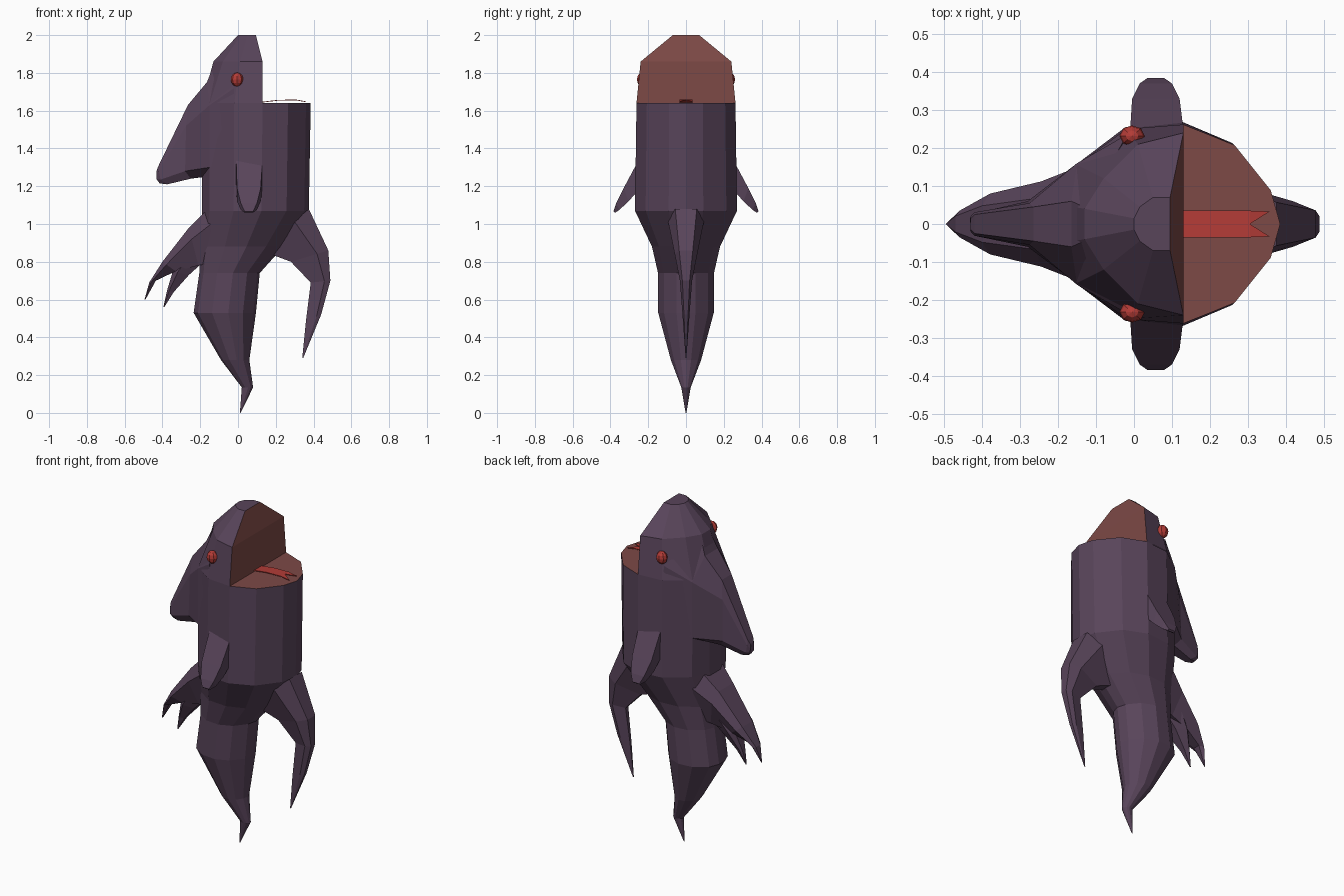
import bpy, bmesh
from mathutils import Vector

if "Cube" in bpy.data.objects:
    bpy.data.objects.remove(bpy.data.objects["Cube"])


def material(name, rgb):
    m = bpy.data.materials.new(name)
    m.diffuse_color = (*rgb, 1)
    m.use_nodes = True
    m.node_tree.nodes["Principled BSDF"].inputs["Base Color"].default_value = m.diffuse_color
    return m


SKIN = material("dark purple skin", (0.098, 0.058, 0.102))
MOUTH = material("brown mouth lining", (0.205, 0.067, 0.061))
RED = material("red", (0.456, 0.045, 0.038))


def finish(bm, name, mats, rule=None):
    bmesh.ops.recalc_face_normals(bm, faces=bm.faces)
    bm.normal_update()
    if rule:
        for f in bm.faces:
            f.material_index = 1 if rule(f) else 0
    me = bpy.data.meshes.new(name)
    bm.to_mesh(me)
    bm.free()
    for m in mats:
        me.materials.append(m)
    ob = bpy.data.objects.new(name, me)
    bpy.context.collection.objects.link(ob)
    return ob


def loft(name, rings, mats=(SKIN,), rule=None, caps=(True, True)):
    """Skin a list of equal-length rings of points."""
    bm = bmesh.new()
    vs = [[bm.verts.new(p) for p in r] for r in rings]
    n = len(vs[0])
    for a, b in zip(vs, vs[1:]):
        for i in range(n):
            j = (i + 1) % n
            bm.faces.new((a[i], a[j], b[j], b[i]))
    if caps[0]:
        bm.faces.new(vs[0])
    if caps[1]:
        bm.faces.new(vs[-1])
    return finish(bm, name, mats, rule)


def mirrored(half):
    """Close a half ring (y > 0) with its mirror image."""
    return list(half) + [(x, -y, z) for x, y, z in reversed(half) if y > 0]


def limb(name, sections, inner=0.6):
    """Limb in the y = 0 plane; each section: outer x,z, inner x,z, half width."""
    rings = []
    for ox, oz, ix, iz, w in sections:
        mx, mz = ox * 0.7 + ix * 0.3, oz * 0.7 + iz * 0.3
        rings.append(mirrored([(ox, w * 0.6, oz), (mx, w, mz), (ix, w * inner, iz)]))
    return loft(name, rings)


# body: one outline rescaled along the height, with the mouth floor on top
outline = [(0.385, 0), (0.36, 0.09), (0.265, 0.21), (0.13, 0.265),
           (-0.02, 0.25), (-0.15, 0.155), (-0.19, 0.05)]
stations = [  # z, min x, max x, half width
    (1.64, -0.19, 0.385, 0.262), (1.07, -0.19, 0.375, 0.27),
    (0.88, -0.20, 0.24, 0.18), (0.74, -0.205, 0.115, 0.148),
    (0.53, -0.235, 0.095, 0.147), (0.28, -0.09, 0.06, 0.08),
    (0.135, 0.02, 0.08, 0.025), (0.0, 0.01, 0.014, 0.002)]
rings = []
for z, x0, x1, w in stations:
    rings.append(mirrored([(x0 + (x + 0.19) / 0.575 * (x1 - x0), y / 0.265 * w, z)
                           for x, y in outline]))
loft("body", rings, (SKIN, MOUTH), lambda f: f.normal.z > 0.9)

# head: back half only, the flat front is the mouth roof
head = [
    (1.64, [(0.13, 0.262), (-0.02, 0.25), (-0.15, 0.155), (-0.19, 0.05)]),
    (1.86, [(0.13, 0.24), (0.01, 0.21), (-0.08, 0.12), (-0.13, 0.04)]),
    (2.0, [(0.095, 0.07), (0.05, 0.07), (0.015, 0.045), (0.0, 0.015)])]
loft("head", [mirrored([(x, y, z) for x, y in pts]) for z, pts in head],
     (SKIN, MOUTH), lambda f: f.normal.x > 0.8, (False, True))

# long drooping snout
snout = [
    [(-0.12, 0.04, 1.86), (-0.02, 0.235, 1.72), (-0.02, 0.245, 1.36), (-0.10, 0.08, 1.26)],
    [(-0.165, 0.06, 1.75), (-0.15, 0.16, 1.63), (-0.15, 0.157, 1.30), (-0.17, 0.06, 1.25)],
    [(-0.265, 0.045, 1.63), (-0.275, 0.055, 1.52), (-0.28, 0.06, 1.28), (-0.25, 0.035, 1.24)],
    [(-0.42, 0.025, 1.31), (-0.42, 0.031, 1.28), (-0.41, 0.03, 1.235), (-0.375, 0.02, 1.21)],
    [(-0.43, 0.015, 1.285), (-0.432, 0.018, 1.26), (-0.43, 0.018, 1.235), (-0.415, 0.012, 1.215)]]
loft("snout", [mirrored(s) for s in snout])

# long hooked limb on the mouth side
limb("front_hook_limb", [
    (0.375, 1.08, 0.12, 0.86, 0.095), (0.478, 0.86, 0.28, 0.80, 0.06),
    (0.489, 0.70, 0.385, 0.69, 0.032), (0.44, 0.52, 0.36, 0.49, 0.018),
    (0.345, 0.29, 0.34, 0.29, 0.002)], 0.4)

# rear limb with two claws
limb("rear_limb_outer_claw", [
    (-0.16, 1.08, -0.12, 0.80, 0.15), (-0.26, 0.98, -0.21, 0.78, 0.112),
    (-0.40, 0.80, -0.33, 0.75, 0.08), (-0.47, 0.69, -0.435, 0.70, 0.035),
    (-0.495, 0.60, -0.49, 0.60, 0.002)])
limb("rear_limb_inner_claw", [
    (-0.30, 0.84, -0.16, 0.82, 0.08), (-0.345, 0.75, -0.26, 0.73, 0.06),
    (-0.375, 0.65, -0.34, 0.64, 0.025), (-0.395, 0.56, -0.39, 0.56, 0.002)])

for side, s in (("right", -1), ("left", 1)):
    # side fin: outer y,z, inner y,z, x range
    rings = []
    for oy, oz, iy, iz, x0, x1 in (
            (0.25, 1.34, 0.24, 1.19, -0.01, 0.13), (0.33, 1.19, 0.305, 1.12, -0.005, 0.12),
            (0.37, 1.11, 0.352, 1.075, 0.015, 0.10), (0.384, 1.067, 0.375, 1.06, 0.035, 0.08)):
        rings.append([(x0, s * oy, oz), (x1, s * oy, oz), (x1, s * iy, iz), (x0, s * iy, iz)])
    loft(side + "_fin", rings)

    # bead eye
    bm = bmesh.new()
    bmesh.ops.create_uvsphere(bm, u_segments=8, v_segments=6, radius=0.037)
    bmesh.ops.scale(bm, vec=(0.9, 0.75, 1), verts=bm.verts)
    bmesh.ops.translate(bm, vec=Vector((-0.005, s * 0.232, 1.765)), verts=bm.verts)
    finish(bm, side + "_eye", (RED,))

# forked tongue, slightly arched
bm = bmesh.new()
rows = [[bm.verts.new((x, y, z)) for y in (-0.035, 0, 0.035)]
        for x, z in ((0.12, 1.644), (0.21, 1.655), (0.305, 1.657))]
for a, b in zip(rows, rows[1:]):
    for i in range(2):
        bm.faces.new((a[i], b[i], b[i + 1], a[i + 1]))
for i, y in ((0, -0.033), (1, 0.033)):
    tip = bm.verts.new((0.357, y, 1.648))
    bm.faces.new((rows[2][i], tip, rows[2][i + 1]))
tongue = finish(bm, "tongue", (RED,))
solid = tongue.modifiers.new("thickness", 'SOLIDIFY')
solid.thickness = 0.004
solid.offset = 0
